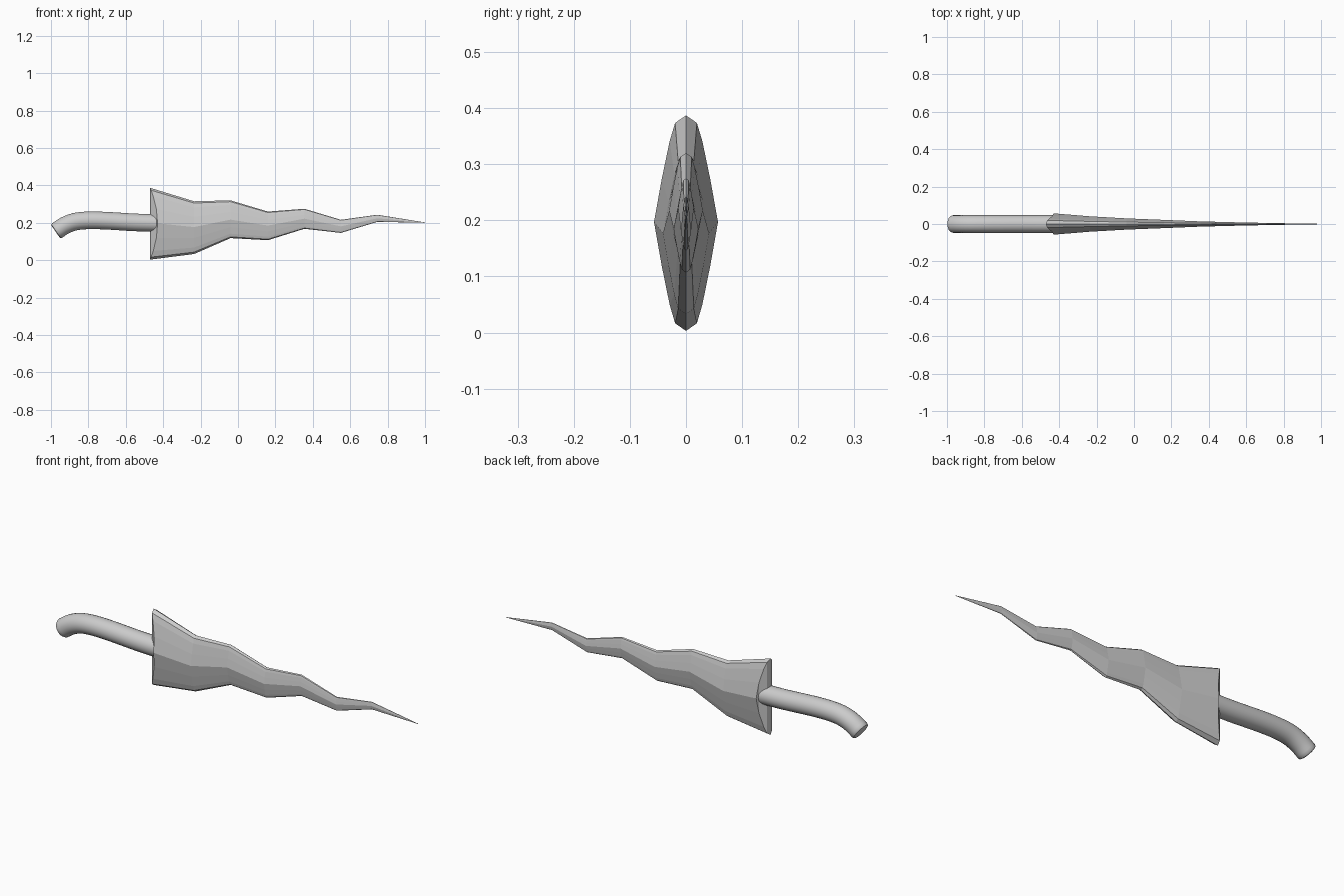
import bpy, bmesh, math
from mathutils import Vector

if "Cube" in bpy.data.objects:
    bpy.data.objects.remove(bpy.data.objects["Cube"])


def loft(name, rings):
    """Skin equal-sized closed rings and cap both ends."""
    bm = bmesh.new()
    loops = [[bm.verts.new(p) for p in ring] for ring in rings]
    for a, b in zip(loops, loops[1:]):
        for i in range(len(a)):
            j = (i + 1) % len(a)
            bm.faces.new((a[i], a[j], b[j], b[i]))
    caps = [bm.faces.new(loops[0]), bm.faces.new(loops[-1])]
    bmesh.ops.triangulate(bm, faces=caps)
    bmesh.ops.recalc_face_normals(bm, faces=bm.faces[:])
    mesh = bpy.data.meshes.new(name)
    bm.to_mesh(mesh)
    bm.free()
    obj = bpy.data.objects.new(name, mesh)
    bpy.context.collection.objects.link(obj)
    return obj


# Wavy blade: x, top z, ridge z, bottom z, half thickness
stations = [
    (-0.43, 0.387, 0.197, 0.003, 0.057),
    (-0.235, 0.315, 0.177, 0.033, 0.041),
    (-0.04, 0.32, 0.217, 0.118, 0.030),
    (0.16, 0.26, 0.185, 0.107, 0.022),
    (0.355, 0.275, 0.222, 0.168, 0.014),
    (0.55, 0.216, 0.181, 0.146, 0.009),
    (0.745, 0.243, 0.224, 0.205, 0.005),
    (1.0, 0.202, 0.201, 0.200, 0.001),
]
# Half of the diamond section: height fraction, thickness fraction
half = [(1, 0), (0.93, 0.34), (0.76, 0.51), (0.4, 0.76), (0, 1),
        (-0.4, 0.76), (-0.76, 0.51), (-0.93, 0.34), (-1, 0)]
section = half + [(f, -t) for f, t in half[-2:0:-1]]
rings = []
for k, (x, top, mid, bottom, thick) in enumerate(stations):
    bow = 0.04 if k == 0 else 0      # concave heel
    rings.append([(x - bow * f * f, t * thick,
                   mid + (f * (top - mid) if f > 0 else f * (mid - bottom)))
                  for f, t in section])
loft("blade", rings)

# Curved round grip, swept along a smooth path
curve = bpy.data.curves.new("grip_path", 'CURVE')
path = [(-0.41, 0.198), (-0.55, 0.202), (-0.7, 0.211), (-0.8, 0.213),
        (-0.87, 0.206), (-0.925, 0.186), (-0.968, 0.158)]
pts = [Vector((x, 0, z)) for x, z in path]
ext = [2 * pts[0] - pts[1]] + pts + [2 * pts[-1] - pts[-2]]
centres = []
for i in range(1, len(ext) - 2):
    a, b, c, d = ext[i - 1:i + 3]
    for s in range(4):
        u = s / 4
        centres.append(0.5 * (2 * b + (c - a) * u + (2 * a - 5 * b + 4 * c - d) * u**2
                              + (3 * b - a - 3 * c + d) * u**3))
centres.append(pts[-1])
bpy.data.curves.remove(curve)


def circle(centre, tangent, radius, n=24):
    normal = Vector((0, 1, 0)).cross(tangent)
    return [centre + radius * (math.cos(2 * math.pi * i / n) * normal
                               + math.sin(2 * math.pi * i / n) * Vector((0, 1, 0)))
            for i in range(n)]


tubes = []
for i, c in enumerate(centres):
    t = (centres[min(i + 1, len(centres) - 1)] - centres[max(i - 1, 0)]).normalized()
    tubes.append(circle(c, t, 0.047))
# Softened pommel rim
tubes.append(circle(centres[-1] + 0.006 * t, t, 0.044))
tubes.append(circle(centres[-1] + 0.009 * t, t, 0.037))
grip = loft("grip", tubes)
bpy.context.view_layer.objects.active = grip
grip.select_set(True)
bpy.ops.object.shade_smooth_by_angle(angle=math.radians(40))
